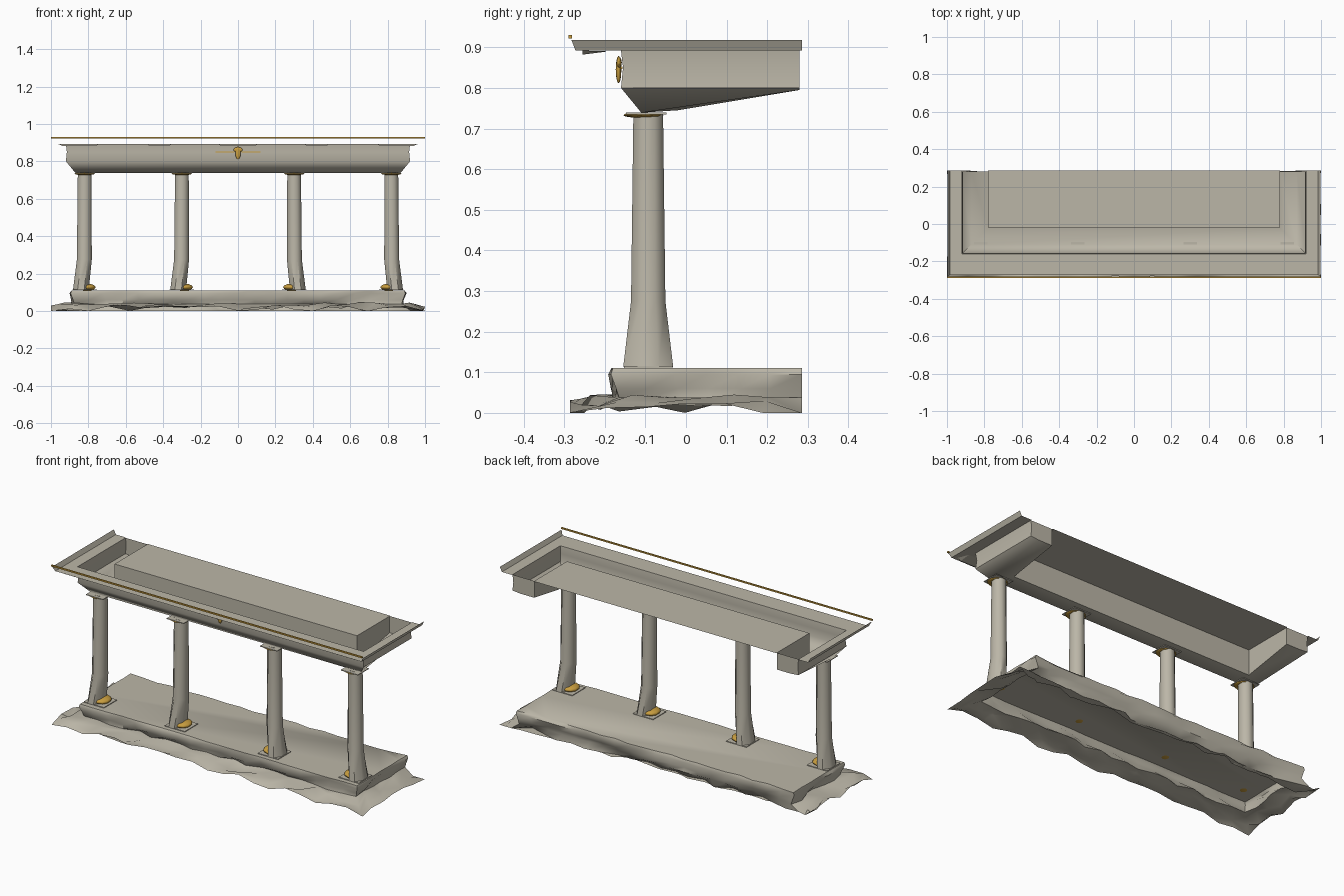
import bpy, math, random
from mathutils import Vector

random.seed(4)
cube = bpy.data.objects.get("Cube")
if cube:
    bpy.data.objects.remove(cube, do_unlink=True)


def material(name, rgb):
    m = bpy.data.materials.new(name)
    m.use_nodes = True
    m.diffuse_color = (*rgb, 1)
    m.node_tree.nodes["Principled BSDF"].inputs["Base Color"].default_value = (*rgb, 1)
    return m


STONE = material("warm grey stone", (0.50, 0.47, 0.39))
GOLD = material("gold", (0.58, 0.34, 0.05))


def build(name, verts, faces, mat=STONE, smooth=None):
    mesh = bpy.data.meshes.new(name)
    mesh.from_pydata([tuple(v) for v in verts], [], faces)
    mesh.materials.append(mat)
    mesh.update()
    ob = bpy.data.objects.new(name, mesh)
    bpy.context.collection.objects.link(ob)
    if smooth:
        bpy.ops.object.select_all(action='DESELECT')
        ob.select_set(True)
        bpy.context.view_layer.objects.active = ob
        bpy.ops.object.shade_smooth_by_angle(angle=math.radians(smooth))
    return ob


def loft(name, rows, closed=False, caps=(), mat=STONE, smooth=None):
    """Skin equal-length rows of points; caps lists row indices to fill."""
    n = len(rows[0])
    verts = [p for r in rows for p in r]
    faces = []
    for i in range(len(rows) - 1):
        for j in range(n if closed else n - 1):
            k = (j + 1) % n
            faces.append((i * n + j, i * n + k, (i + 1) * n + k, (i + 1) * n + j))
    for c in caps:
        ring = [(c % len(rows)) * n + j for j in range(n)]
        faces.append(ring[::-1] if c == 0 else ring)
    return build(name, verts, faces, mat, smooth)


def box(name, cx, cy, cz, sx, sy, sz, mat=STONE):
    ring = [(-1, -1), (1, -1), (1, 1), (-1, 1)]
    rows = [[(cx + a * sx / 2, cy + b * sy / 2, cz + s * sz / 2) for a, b in ring]
            for s in (-1, 1)]
    return loft(name, rows, True, (0, -1), mat)


def gold_lump(name, x, y, z, rx, ry, rz):
    bpy.ops.mesh.primitive_uv_sphere_add(segments=10, ring_count=6, location=(x, y, z))
    ob = bpy.context.object
    ob.name = name
    ob.scale = (rx, ry, rz)
    ob.data.materials.append(GOLD)
    bpy.ops.object.shade_smooth()
    return ob


# Plinth: weathered wall running out into a rocky skirt at the front and sides,
# its back face bulging unevenly and receding towards the ground
BACK = 0.285


def perimeter(d, z, rough, recede):
    hx, front, pts = 0.89 + d, -0.18 - d, []
    corners = [(-hx, BACK), (-hx, front), (hx, front), (hx, BACK)]
    for i, steps in enumerate((6, 20, 6, 20)):
        a, b = Vector(corners[i]), Vector(corners[(i + 1) % 4])
        for s in range(steps):
            p = a.lerp(b, s / steps)
            wob = random.uniform(-rough, rough)
            x, y, h = p.x, p.y, z
            if i == 3:
                if s:
                    y -= recede * random.uniform(0.1, 1)
                h = z if z > 0.03 else 0
            elif i == 1 and s:
                y -= wob
            elif s:
                x += wob * (-1 if i == 0 else 1)
            if d > 0.01 and i != 3:
                h = max(0, z + random.uniform(-0.02, 0.02))
            pts.append((max(-1, min(1, x)), max(-0.285, min(BACK, y)), h))
    return pts


levels = [(0, 0.11, 0.004, 0.02), (0.005, 0.095, 0.007, 0.008), (-0.008, 0.06, 0.014, 0.02),
          (-0.015, 0.038, 0.02, 0.035), (0.035, 0.027, 0.022, 0.07),
          (0.075, 0.016, 0.014, 0.075), (0.11, 0.013, 0.012, 0.08)]
rows = [perimeter(*lv) for lv in levels][::-1]
loft("plinth_and_rocky_skirt", rows, True, (-1,), smooth=50)

# Columns with a foot flared outwards, thin plates and gilded mouldings
COL_Y = -0.093
for i, (x, side) in enumerate([(-0.82, -1), (-0.30, -1), (0.30, 1), (0.82, 1)]):
    rows = []
    for z, out, inn, ry in [(0.113, 0.064, 0.024, 0.064), (0.275, 0.043, 0.04, 0.044),
                            (0.74, 0.038, 0.038, 0.038)]:
        cx, rx = x + side * (out - inn) / 2, (out + inn) / 2
        rows.append([(cx + rx * 1.04 * math.cos(a), COL_Y + ry * 1.04 * math.sin(a), z)
                     for a in [(k + 0.5) * math.tau / 8 for k in range(8)]])
    loft(f"column_{i + 1}", rows, True, (0, -1), smooth=50)
    box(f"base_plate_{i + 1}", x, COL_Y, 0.113, 0.13, 0.12, 0.004)
    gold_lump(f"gilded_base_{i + 1}", x - side * 0.014, COL_Y, 0.127, 0.047, 0.052, 0.019)
    box(f"capital_plate_{i + 1}", x, COL_Y - 0.005, 0.737, 0.11, 0.1, 0.004)
    gold_lump(f"gilded_capital_{i + 1}", x, COL_Y - 0.012, 0.733, 0.056, 0.05, 0.007)

# Entablature: U-shaped hollow beam, open on top, arms rising towards the back
TOP = 0.892
profile = [(0.14, TOP, TOP), (0.135, 0.85, 0.85), (0.14, 0.80, 0.80),
           (0.09, 0.739, 0.795), (0, 0.745, 0.795), (0, TOP, TOP)]


def station(sx, at_back):
    return [(sx * (0.78 + o), 0.28 if at_back else -0.02 - o, zb if at_back else zf)
            for o, zf, zb in profile]


loft("entablature", [station(-1, True), station(-1, False), station(1, False),
                     station(1, True)], False, (0, -1), smooth=60)

# Roof: soffit border, inner ceiling and low side rims
outer = [(-0.985, BACK), (-0.985, -0.272), (0.985, -0.272), (0.985, BACK)]
inner = [(-0.92, BACK), (-0.92, -0.16), (0.92, -0.16), (0.92, BACK)]
loft("roof_soffit", [[(x, y, TOP) for x, y in inner], [(x, y, TOP) for x, y in outer]])
build("inner_ceiling", [(-0.78, -0.02, TOP), (-0.78, BACK, TOP),
                        (0.78, BACK, TOP), (0.78, -0.02, TOP)], [(0, 1, 2, 3)])
for name, s in (("right_rim", -1), ("left_rim", 1)):
    rim = [(s * 0.985, -0.272, TOP), (s * 0.985, BACK, TOP),
           (s * 0.998, BACK, 0.918), (s * 0.998, -0.282, 0.918)]
    build(name, rim, [(0, 1, 2, 3) if s > 0 else (3, 2, 1, 0)])

# Wedge brackets under the soffit
for i, (x, w) in enumerate([(-0.85, 0.22), (-0.42, 0.13), (0, 0.22), (0.42, 0.13), (0.85, 0.22)]):
    rows = [[(x + s * w / 2, -0.255, TOP), (x + s * w * 0.4, -0.255, 0.882),
             (x + s * w * 0.4, -0.19, TOP - 0.002)] for s in (-1, 1)]
    loft(f"bracket_{i + 1}", rows, True, (0, -1))

# Gilded trim: roof line, central drop ornament and its thin tails
box("roof_gold_line", 0, -0.285, 0.926, 2.0, 0.008, 0.008, GOLD)
gold_lump("gold_drop_top", 0, -0.165, 0.862, 0.026, 0.007, 0.014)
gold_lump("gold_drop", 0, -0.166, 0.845, 0.015, 0.007, 0.034)
for name, s in (("right_tail", -1), ("left_tail", 1)):
    box(name, s * 0.07, -0.159, 0.85, 0.1, 0.005, 0.006, GOLD)
